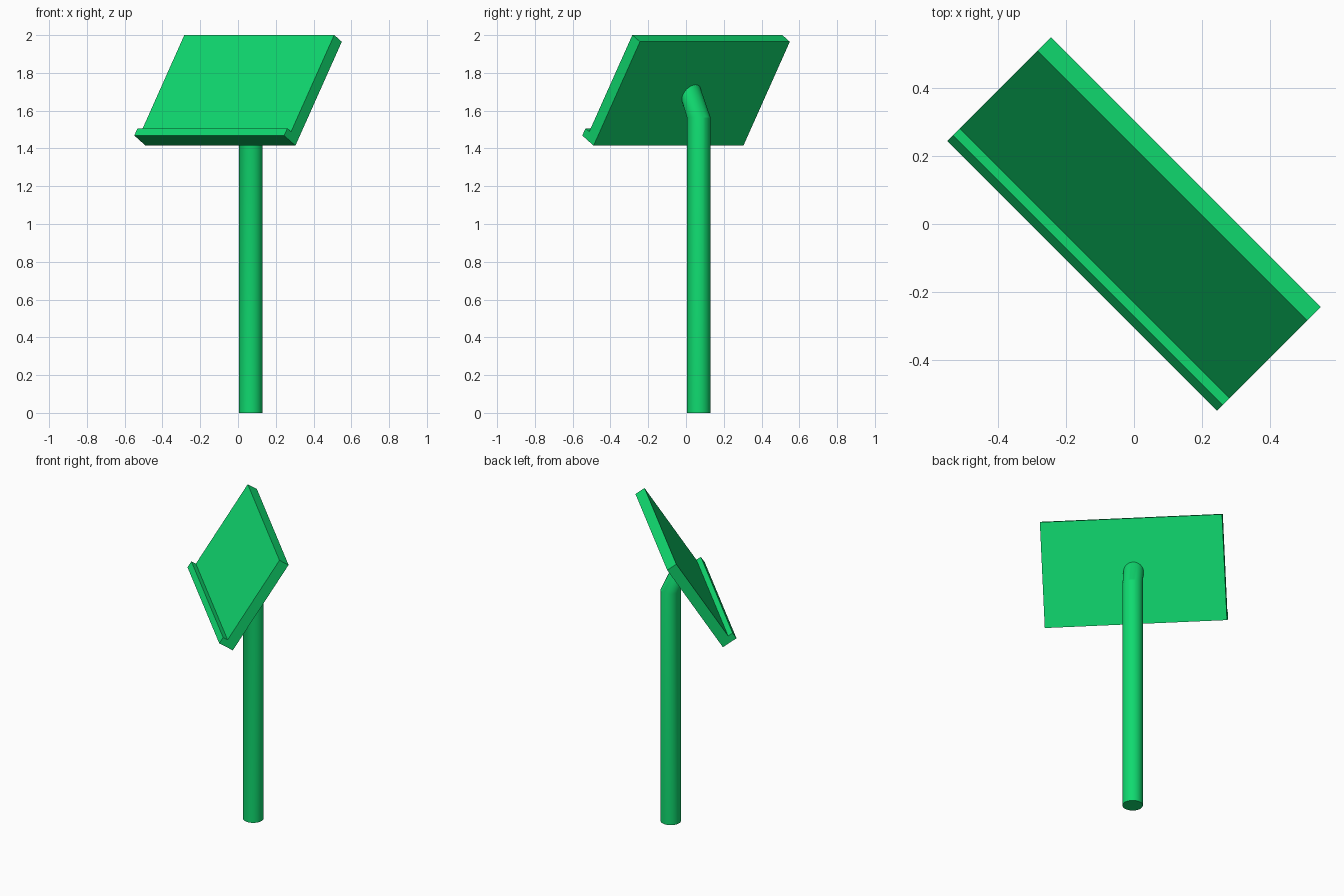
import bpy, bmesh
from math import radians, pi, sin, cos
from mathutils import Vector

if "Cube" in bpy.data.objects:
    bpy.data.objects.remove(bpy.data.objects["Cube"])

green = bpy.data.materials.new("green")
green.diffuse_color = (0.005, 0.70, 0.16, 1)
green.use_nodes = True
green.node_tree.nodes["Principled BSDF"].inputs["Base Color"].default_value = green.diffuse_color


def finish(bm, name):
    """Turn a bmesh built along x/y into an object turned 45 degrees."""
    bmesh.ops.recalc_face_normals(bm, faces=bm.faces)
    mesh = bpy.data.meshes.new(name)
    bm.to_mesh(mesh)
    bm.free()
    mesh.materials.append(green)
    ob = bpy.data.objects.new(name, mesh)
    bpy.context.collection.objects.link(ob)
    ob.rotation_euler.z = radians(-45)
    return ob


def loft(bm, rings):
    """Skin a list of vertex rings and cap both ends."""
    loops = [[bm.verts.new(p) for p in ring] for ring in rings]
    n = len(loops[0])
    for a, b in zip(loops, loops[1:]):
        for i in range(n):
            j = (i + 1) % n
            bm.faces.new((a[i], a[j], b[j], b[i]))
    bm.faces.new(loops[0])
    bm.faces.new(loops[-1])


# Tilted board frame: slope runs up the board, normal points out of its front
slope = Vector((0, 0.534, 0.846))
normal = Vector((0, -0.846, 0.534))
base = Vector((0, -0.131, 1.415))

# Reading board with a lip along its lower edge: (up the slope, out of the front)
profile = [(0, 0), (0.65, 0), (0.65, 0.067), (0.045, 0.067), (0.045, 0.1), (0, 0.1)]
bm = bmesh.new()
loft(bm, [[base + slope * s + normal * n + Vector((u, 0, 0)) for s, n in profile]
          for u in (-0.561, 0.561)])
finish(bm, "reading_board")

# Round post whose head bends forward to meet the back of the board
SIDES, RADIUS = 32, 0.0625


def ring(centre, across):
    return [Vector(centre) + RADIUS * (cos(t) * Vector((1, 0, 0)) + sin(t) * across)
            for t in (2 * pi * i / SIDES for i in range(SIDES))]


bm = bmesh.new()
loft(bm, [ring((0, 0.095, 0), Vector((0, 1, 0))),
          ring((0, 0.095, 1.565), Vector((0, 1, 0))),
          ring((0, 0.039, 1.685), slope)])
post = finish(bm, "post")

bpy.context.view_layer.objects.active = post
post.select_set(True)
bpy.ops.object.shade_smooth_by_angle(angle=radians(25))
